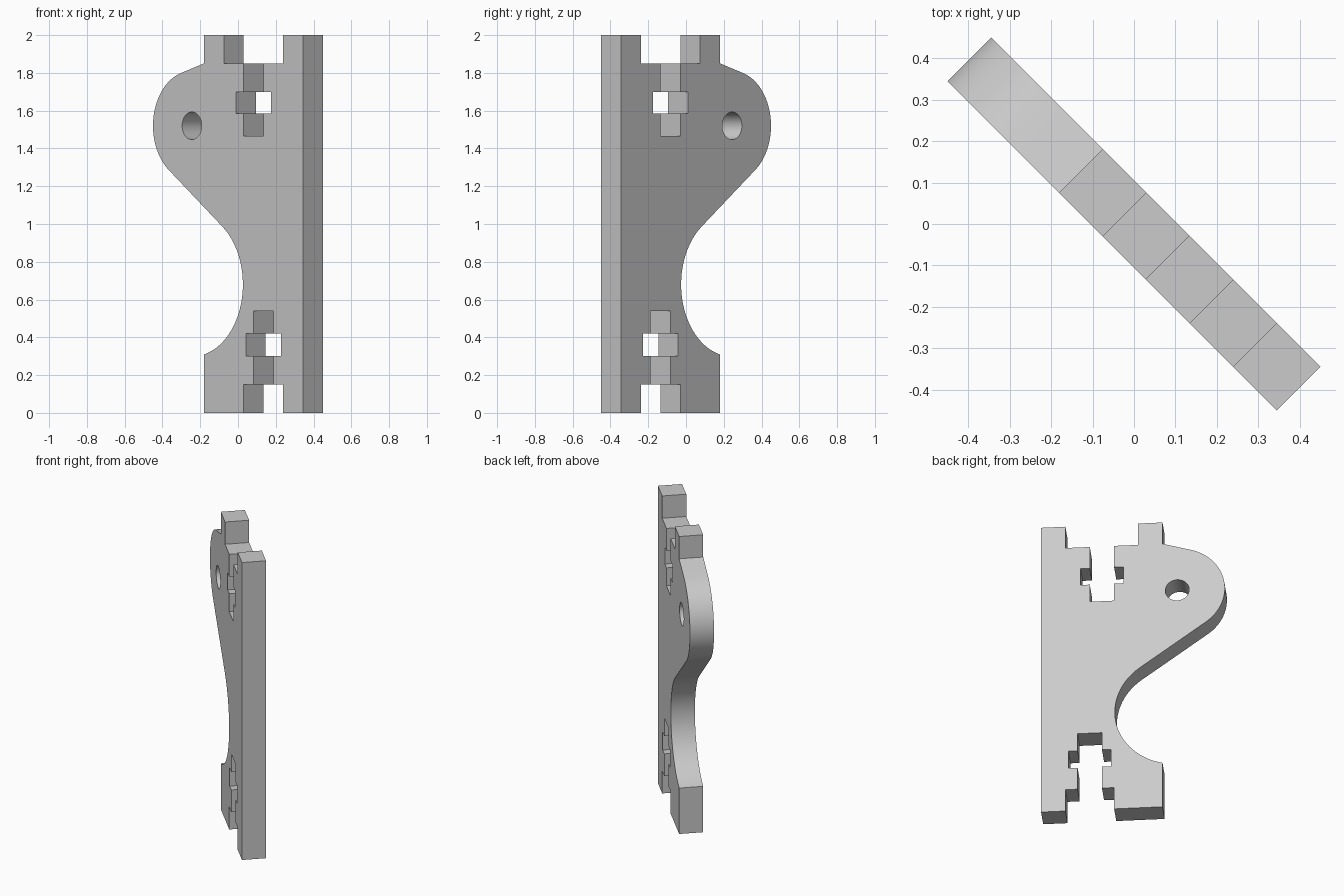
import bpy, bmesh, math
from mathutils import Matrix

if "Cube" in bpy.data.objects:
    bpy.data.objects.remove(bpy.data.objects["Cube"], do_unlink=True)

T = 0.149                    # plate thickness, also the tab width
RIGHT, LEFT = 0.562, -0.181  # straight edges of the plate
PIVOT = -0.271               # shared centre line of lobe and hollow
LOBE_Z, LOBE_R = 1.52, 0.291
HOLLOW_Z, HOLLOW_R = 0.68, 0.382


def arc(cz, r, a0, a1, n):
    return [(PIVOT + r * math.cos(a0 + (a1 - a0) * i / n),
             cz + r * math.sin(a0 + (a1 - a0) * i / n)) for i in range(n + 1)]


def slot(centre, edge, cross0, cross1, end, side):
    """Half of a cross-shaped bolt slot, from its mouth to its closed end."""
    a, b = centre + side * T / 2, centre + side * 0.131
    return [(a, edge), (a, cross0), (b, cross0), (b, cross1), (a, cross1), (a, end)]


def full_slot(centre, edge, cross0, cross1, end, side):
    first = slot(centre, edge, cross0, cross1, end, side)
    return first + slot(centre, edge, cross0, cross1, end, -side)[::-1]


# Outline, clockwise from the lower left foot
dx = LEFT - PIVOT
foot_angle = -math.acos(dx / HOLLOW_R)
cross_angle = math.asin((LOBE_R + HOLLOW_R) / (LOBE_Z - HOLLOW_Z))
shoulder = 1.85
dz = shoulder - LOBE_Z
lobe_end = math.atan2(dz, dx) + math.acos(LOBE_R / math.hypot(dx, dz))
gap0, gap1 = RIGHT - 3 * T, RIGHT - T

outline = [(LEFT, 0)]
outline += arc(HOLLOW_Z, HOLLOW_R, foot_angle, cross_angle, 32)
outline += arc(LOBE_Z, LOBE_R, math.pi + cross_angle, lobe_end, 32)
outline += [(LEFT, shoulder), (LEFT, 2), (LEFT + T, 2), (LEFT + T, shoulder)]
outline += full_slot(RIGHT - 2.5 * T, shoulder, 1.70, 1.585, 1.465, -1)
outline += [(gap1, shoulder), (gap1, 2), (RIGHT, 2), (RIGHT, 0), (gap1, 0), (gap1, 0.15)]
outline += full_slot(RIGHT - 2 * T, 0.15, 0.30, 0.42, 0.54, 1)
outline += [(gap0, 0.15), (gap0, 0)]

# Plate
bm = bmesh.new()
face = bm.faces.new([bm.verts.new((u, -T / 2, z)) for u, z in outline])
ext = bmesh.ops.extrude_face_region(bm, geom=[face], use_keep_orig=True)
bmesh.ops.translate(bm, vec=(0, T, 0),
                    verts=[g for g in ext["geom"] if isinstance(g, bmesh.types.BMVert)])
bmesh.ops.recalc_face_normals(bm, faces=bm.faces)
mesh = bpy.data.meshes.new("bracket_plate")
bm.to_mesh(mesh)
bm.free()
plate = bpy.data.objects.new("bracket_plate", mesh)
bpy.context.collection.objects.link(plate)

grey = bpy.data.materials.new("plain_grey")
grey.use_nodes = True
grey.diffuse_color = (0.6, 0.6, 0.6, 1)
grey.node_tree.nodes["Principled BSDF"].inputs["Base Color"].default_value = (0.6, 0.6, 0.6, 1)
mesh.materials.append(grey)

# Round pivot hole
bpy.ops.mesh.primitive_cylinder_add(vertices=40, radius=0.073, depth=3 * T,
                                    location=(PIVOT, 0, LOBE_Z),
                                    rotation=(math.pi / 2, 0, 0))
cutter = bpy.context.object
cutter.name = "hole_cutter"
cutter.hide_render = True
cutter.data.materials.append(grey)
cut = plate.modifiers.new("pivot_hole", "BOOLEAN")
cut.operation, cut.solver, cut.object = "DIFFERENCE", "EXACT", cutter

bpy.ops.object.select_all(action="DESELECT")
plate.select_set(True)
bpy.context.view_layer.objects.active = plate
bpy.ops.object.modifier_apply(modifier=cut.name)
bpy.data.objects.remove(cutter, do_unlink=True)

# Stand diagonally, with smooth curves and crisp corners
plate.data.transform(Matrix.Rotation(-math.pi / 4, 4, "Z"))
bpy.ops.object.shade_smooth_by_angle(angle=math.radians(30))
